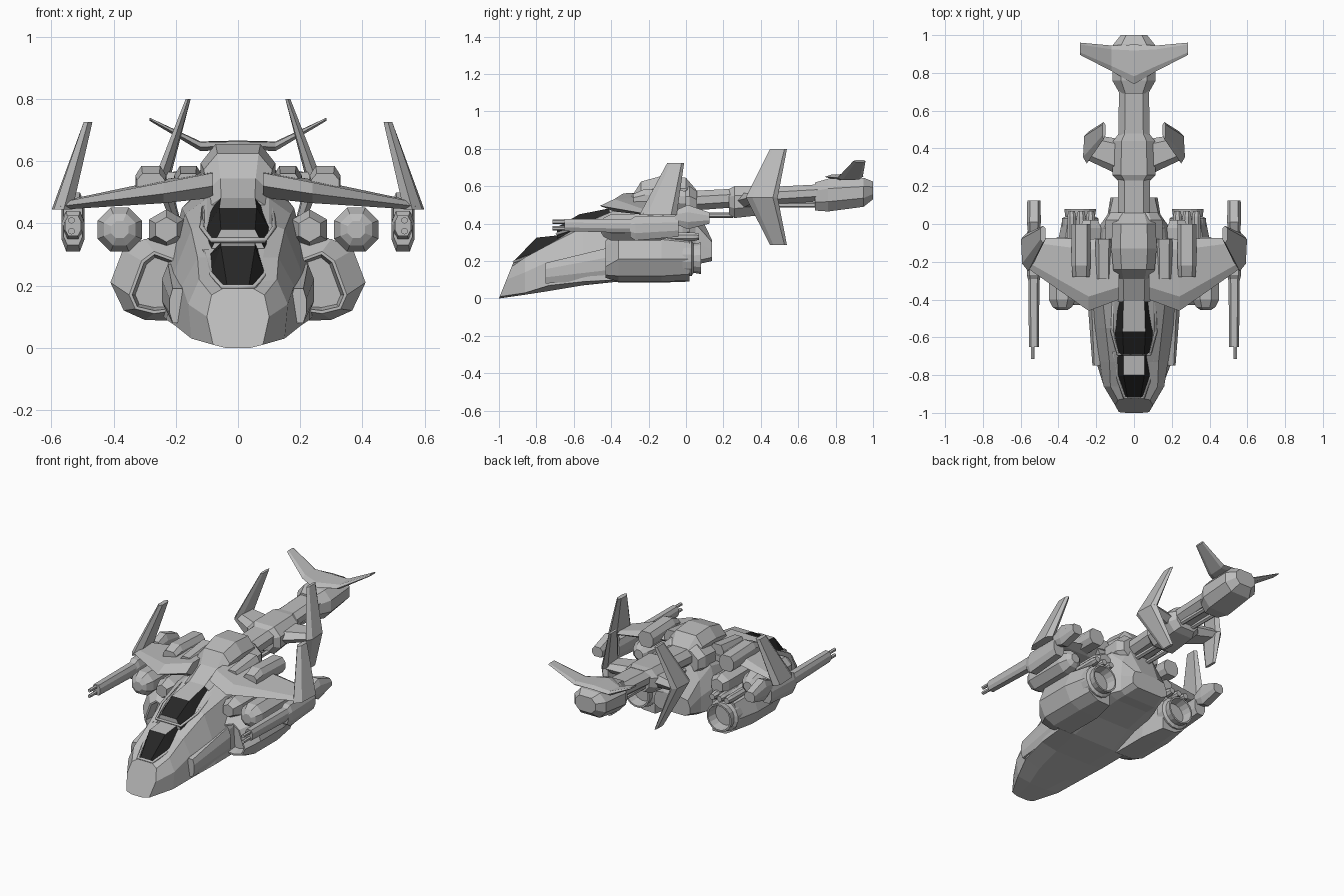
import bpy
import bmesh
import math
from mathutils import Vector

default_cube = bpy.data.objects.get("Cube")
if default_cube:
    bpy.data.objects.remove(default_cube, do_unlink=True)


def make_material(name, value):
    material = bpy.data.materials.new(name)
    colour = (value, value, value, 1)
    material.use_nodes = True
    material.diffuse_color = colour
    material.node_tree.nodes["Principled BSDF"].inputs["Base Color"].default_value = colour
    return material


grey = make_material("hull grey", .5)
glass = make_material("dark glass", .02)


def skin(name, rings, mirrored=False, recess=None, canopy=False):
    """Join matching rings of points into a closed solid."""
    bm = bmesh.new()
    loops = [[bm.verts.new(point) for point in ring] for ring in rings]
    count = len(loops[0])
    for near, far in zip(loops, loops[1:]):
        for i in range(count):
            j = (i + 1) % count
            bm.faces.new((near[i], near[j], far[j], far[i]))
    caps = {"front": bm.faces.new(loops[0]), "rear": bm.faces.new(loops[-1])}
    bmesh.ops.recalc_face_normals(bm, faces=bm.faces)
    if recess:
        bmesh.ops.inset_individual(bm, faces=[caps[recess]], thickness=.01, depth=0)
        bmesh.ops.inset_individual(bm, faces=[caps[recess]], thickness=.01, depth=-.06)
    # Canopies keep a grey roof and front sill around dark windows
    if canopy:
        for face in bm.faces:
            plain = face.normal.z > .93 or face.normal.y < -.9
            face.material_index = 0 if plain else 1
    mesh = bpy.data.meshes.new(name)
    bm.to_mesh(mesh)
    bm.free()
    mesh.materials.append(grey)
    mesh.materials.append(glass)
    obj = bpy.data.objects.new(name, mesh)
    bpy.context.collection.objects.link(obj)
    if mirrored:
        mirror = obj.modifiers.new("Mirror", "MIRROR")
        mirror.use_mirror_merge = False
    return obj


def chamfered(y, width, low, high):
    """Half cross-section of an eight-sided body."""
    height = high - low
    return (y, [(width * .6, low), (width, low + height * .3),
                (width, low + height * .7), (width * .6, high)])


def loft(name, sections, centre=0, rake=0, **options):
    """Symmetric half sections of (x, z) placed along y."""
    rings = []
    for index, (y, half) in enumerate(sections):
        lean = 0 if index else rake
        right = [(centre + x, y + lean * z, z) for x, z in half]
        left = [(centre - x, y + lean * z, z) for x, z in reversed(half)]
        rings.append(right + left)
    return skin(name, rings, mirrored=centre != 0, **options)


def turned(name, x, z, profile, sides=8, **options):
    """Round body along y from (y, radius) pairs."""
    rings = []
    for y, radius in profile:
        angles = [math.tau * (i + .5) / sides for i in range(sides)]
        rings.append([(x + radius * math.cos(a), y, z + radius * math.sin(a)) for a in angles])
    return skin(name, rings, mirrored=True, **options)


def blade(name, stations, axis):
    """Bevelled wing through (front, rear, half thickness) stations."""
    rings = []
    for front, rear, thickness in stations:
        front, rear = Vector(front), Vector(rear)
        offset = Vector(axis) * thickness
        early, late = front.lerp(rear, .2), front.lerp(rear, .85)
        rings.append([front, early + offset, late + offset,
                      rear, late - offset, early - offset])
    return skin(name, rings, mirrored=True)


def frame(name, side):
    """Thin rim running around a canopy base."""
    points = side + [(-x, y, z) for x, y, z in reversed(side)]
    curve = bpy.data.curves.new(name, "CURVE")
    curve.dimensions = "3D"
    curve.bevel_depth = .009
    curve.bevel_resolution = 0
    spline = curve.splines.new("POLY")
    spline.points.add(len(points) - 1)
    for target, point in zip(spline.points, points):
        target.co = (*point, 1)
    spline.use_cyclic_u = True
    curve.materials.append(grey)
    bpy.context.collection.objects.link(bpy.data.objects.new(name, curve))


UP, SIDE = (0, 0, 1), (1, 0, 0)

# Main hull with raked nose and a belly that rises behind the nacelle fronts
loft("hull", [
    (-1, [(.04, 0), (.08, .01), (.1, .1), (.085, .17), (.05, .19)]),
    (-.86, [(.06, .02), (.15, .03), (.16, .14), (.125, .22), (.06, .21)]),
    (-.73, [(.1, .04), (.2, .07), (.18, .2), (.13, .29), (.08, .29)]),
    (-.55, [(.12, .07), (.23, .09), (.21, .23), (.15, .38), (.1, .4)]),
    (-.36, [(.14, .09), (.24, .1), (.23, .26), (.17, .43), (.1, .48)]),
    (-.2, [(.12, .15), (.2, .16), (.22, .3), (.18, .45), (.09, .53)]),
    (-.02, [(.11, .18), (.17, .2), (.19, .35), (.16, .47), (.1, .55)]),
    (.05, [(.11, .18), (.14, .2), (.14, .3), (.13, .4), (.08, .5)]),
    (.14, [(.09, .2), (.125, .22), (.125, .26), (.11, .3), (.06, .31)]),
], rake=.4)
loft("cheek_armour", [chamfered(-.75, .025, .08, .19), chamfered(-.42, .05, .1, .27)], centre=.195)

# Two stepped canopies and their rims
loft("front_canopy", [
    (-.92, [(.05, .18), (.035, .2)]),
    (-.8, [(.09, .23), (.055, .325)]),
    (-.66, [(.105, .29), (.055, .34)]),
], canopy=True)
loft("rear_canopy", [
    (-.69, [(.085, .32), (.055, .38)]),
    (-.57, [(.11, .37), (.06, .45)]),
    (-.39, [(.105, .43), (.055, .485)]),
], canopy=True)
frame("front_canopy_rim", [(.05, -.92, .195), (.09, -.8, .24), (.11, -.68, .31)])
frame("rear_canopy_rim", [(.085, -.69, .345), (.115, -.57, .385), (.11, -.4, .45)])

# Raised engine housing on the back, with a wider collar behind it
loft("roof_housing", [
    chamfered(-.41, .09, .4, .48),
    chamfered(-.29, .095, .42, .545),
    chamfered(-.24, .11, .45, .625),
    chamfered(-.13, .12, .45, .655),
    chamfered(0, .115, .45, .645),
    chamfered(.06, .09, .45, .575),
])
loft("housing_collar", [chamfered(-.1, .15, .42, .59), chamfered(.02, .15, .42, .6),
                        chamfered(.06, .125, .43, .57)])

# Tail boom, collar and tail block
loft("tail_boom", [chamfered(.03, .085, .47, .575), chamfered(.72, .08, .52, .61)])
loft("boom_collar", [
    chamfered(.23, .085, .45, .585), chamfered(.26, .115, .43, .6),
    chamfered(.44, .11, .45, .605), chamfered(.48, .08, .47, .6),
])
loft("tail_block", [
    chamfered(.69, .075, .47, .62), chamfered(.76, .115, .465, .64),
    chamfered(.95, .11, .49, .645), chamfered(1, .07, .53, .625),
])
turned("front_boom_pipe", .04, .445, [(.06, .015), (.25, .015)], sides=6)
turned("rear_boom_pipe", .04, .5, [(.46, .015), (.7, .015)], sides=6)

# Wings with tip fins
blade("wing", [
    ((.08, -.4, .52), (.08, -.07, .53), .04),
    ((.24, -.46, .495), (.24, -.08, .51), .033),
    ((.57, -.23, .455), (.57, -.07, .46), .012),
], UP)
blade("wing_tip_fin", [
    ((.56, -.25, .445), (.57, -.05, .445), .03),
    ((.482, -.1, .725), (.482, -.01, .725), .014),
], SIDE)

# Tail surfaces
blade("stabiliser_strut", [
    ((.08, .26, .52), (.08, .45, .53), .04),
    ((.25, .34, .54), (.25, .48, .54), .025),
], UP)
blade("stabiliser_fin", [
    ((.16, .45, .8), (.16, .54, .8), .008),
    ((.25, .32, .54), (.24, .49, .54), .022),
    ((.16, .45, .285), (.16, .54, .285), .008),
], SIDE)
blade("tail_fin", [
    ((0, .74, .65), (0, .95, .655), .012),
    ((.12, .81, .645), (.12, .945, .65), .014),
    ((.285, .895, .735), (.285, .96, .735), .005),
], UP)

# Fairings on top of the wings
loft("outer_fairing", [
    chamfered(-.28, .045, .49, .56), chamfered(-.22, .05, .48, .585), chamfered(0, .05, .48, .575),
], centre=.28)
loft("inner_fairing", [chamfered(-.29, .04, .48, .56), chamfered(-.08, .045, .48, .585)], centre=.16)

# Lower engine nacelles: slanted intake, swollen middle, narrower rear
intake = [(.2, .12), (.27, .11), (.33, .125), (.35, .17), (.31, .28), (.27, .31), (.19, .28)]
middle = [(.17, .085), (.3, .09), (.367, .12), (.41, .21), (.37, .315), (.3, .35), (.18, .36)]
tail = [(.2, .09), (.29, .095), (.35, .13), (.38, .21), (.35, .3), (.29, .345), (.2, .35)]
skin("engine_nacelle", [
    [(x, y, z) for x, z in outline]
    for y, outline in ((-.43, intake), (-.36, middle), (-.13, middle), (.02, tail))
], mirrored=True, recess="front")
turned("exhaust_nozzle", .285, .215, [(-.02, .098), (.03, .098), (.04, .08), (.08, .086)],
       sides=16, recess="rear")
for number, x in enumerate((.23, .28, .33)):
    turned(f"small_thruster_{number}", x, .33, [(-.1, .025), (.04, .025), (.07, .018)])

# Round pods under the wings
turned("domed_pod", .38, .38, [
    (-.455, .03), (-.44, .055), (-.4, .077), (-.14, .077), (-.09, .055), (-.07, .03)])
turned("inner_pod", .23, .38, [(-.43, .04), (-.37, .065), (-.02, .065), (.02, .045)], sides=6)

# Wing tip guns
loft("gun_housing", [
    chamfered(-.3, .03, .33, .42), chamfered(-.27, .037, .31, .44), chamfered(-.04, .037, .33, .44),
], centre=.53)
loft("gun_shroud", [chamfered(-.65, .026, .36, .425), chamfered(-.28, .03, .35, .425)], centre=.53)
for number, z in enumerate((.375, .41)):
    turned(f"gun_barrel_{number}", .535, z, [(-.715, .011), (-.6, .011)], sides=6)
loft("wing_tip_pod", [
    chamfered(-.06, .03, .4, .47), chamfered(.01, .037, .37, .5), chamfered(.125, .035, .4, .46),
], centre=.53)
